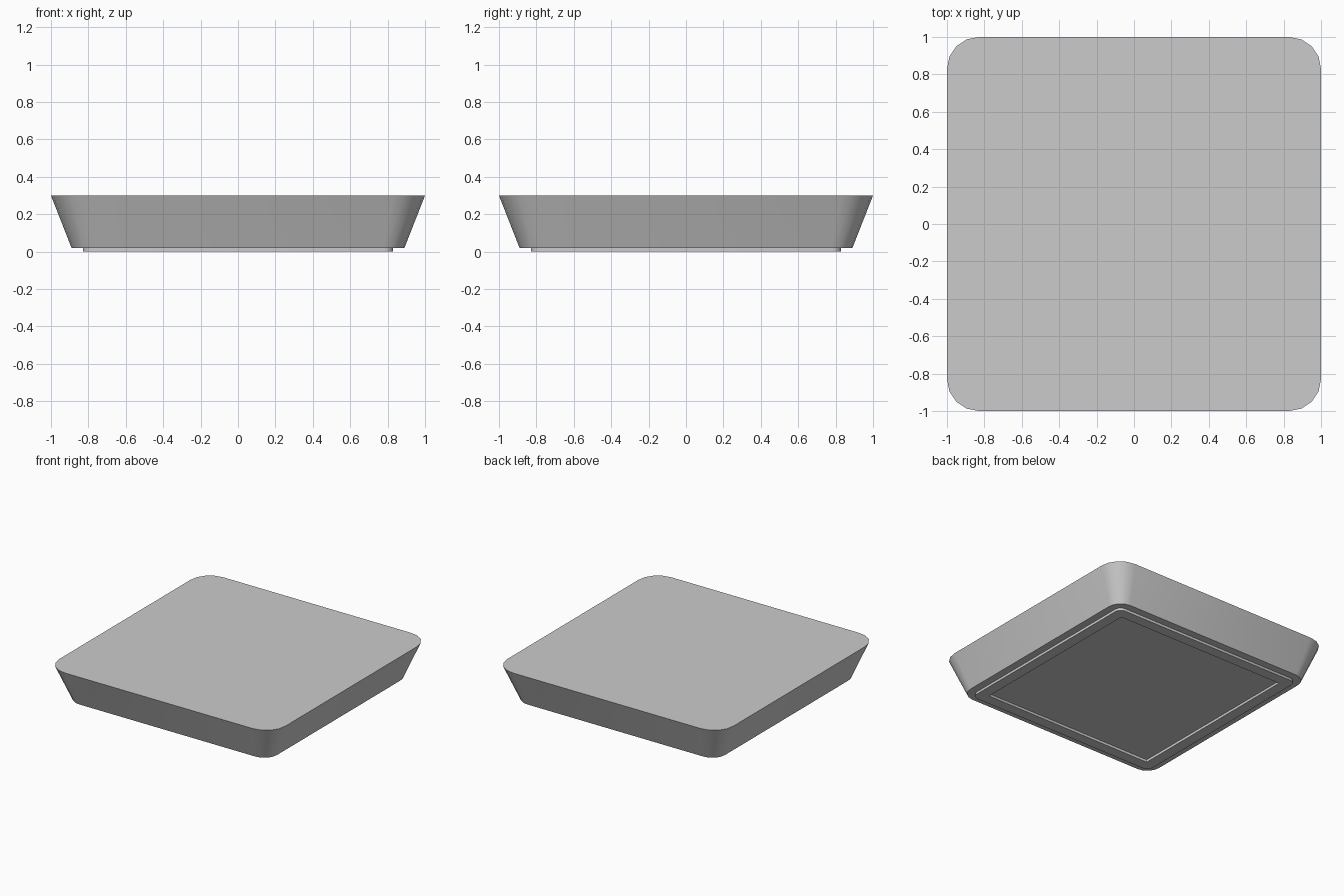
import bpy, bmesh, math

if "Cube" in bpy.data.objects:
    bpy.data.objects.remove(bpy.data.objects["Cube"])


def rounded_square(bm, half, radius, z, seg=4):
    """Ring of vertices around a square with rounded corners."""
    verts = []
    c = half - radius
    for k, (sx, sy) in enumerate([(1, 1), (-1, 1), (-1, -1), (1, -1)]):
        for i in range(seg + 1):
            a = math.pi / 2 * (k + i / seg)
            verts.append(bm.verts.new((sx * c + radius * math.cos(a),
                                       sy * c + radius * math.sin(a), z)))
    return verts


def loft(name, rings):
    """Skin consecutive rings, then cap both ends."""
    bm = bmesh.new()
    loops = [rounded_square(bm, *r) for r in rings]
    n = len(loops[0])
    for a, b in zip(loops, loops[1:]):
        for i in range(n):
            j = (i + 1) % n
            bm.faces.new((a[i], a[j], b[j], b[i]))
    bm.faces.new(loops[0])
    bm.faces.new(loops[-1])
    bmesh.ops.recalc_face_normals(bm, faces=bm.faces)
    mesh = bpy.data.meshes.new(name)
    bm.to_mesh(mesh)
    bm.free()
    obj = bpy.data.objects.new(name, mesh)
    bpy.context.collection.objects.link(obj)
    bpy.ops.object.select_all(action='DESELECT')
    bpy.context.view_layer.objects.active = obj
    obj.select_set(True)
    bpy.ops.object.shade_smooth_by_angle(angle=math.radians(30))
    return obj


# Tapered block with a raised foot rim around a shallow recess underneath
# Each ring: half width, corner radius, height
loft("tapered_block", [
    (0.745, 0.004, 0.02),   # recess floor
    (0.745, 0.004, 0.0),    # inner edge of foot rim
    (0.83, 0.05, 0.0),      # outer edge of foot rim
    (0.83, 0.05, 0.02),     # foot meets underside
    (0.89, 0.11, 0.02),     # underside edge
    (1.0, 0.17, 0.30),      # top edge
])
